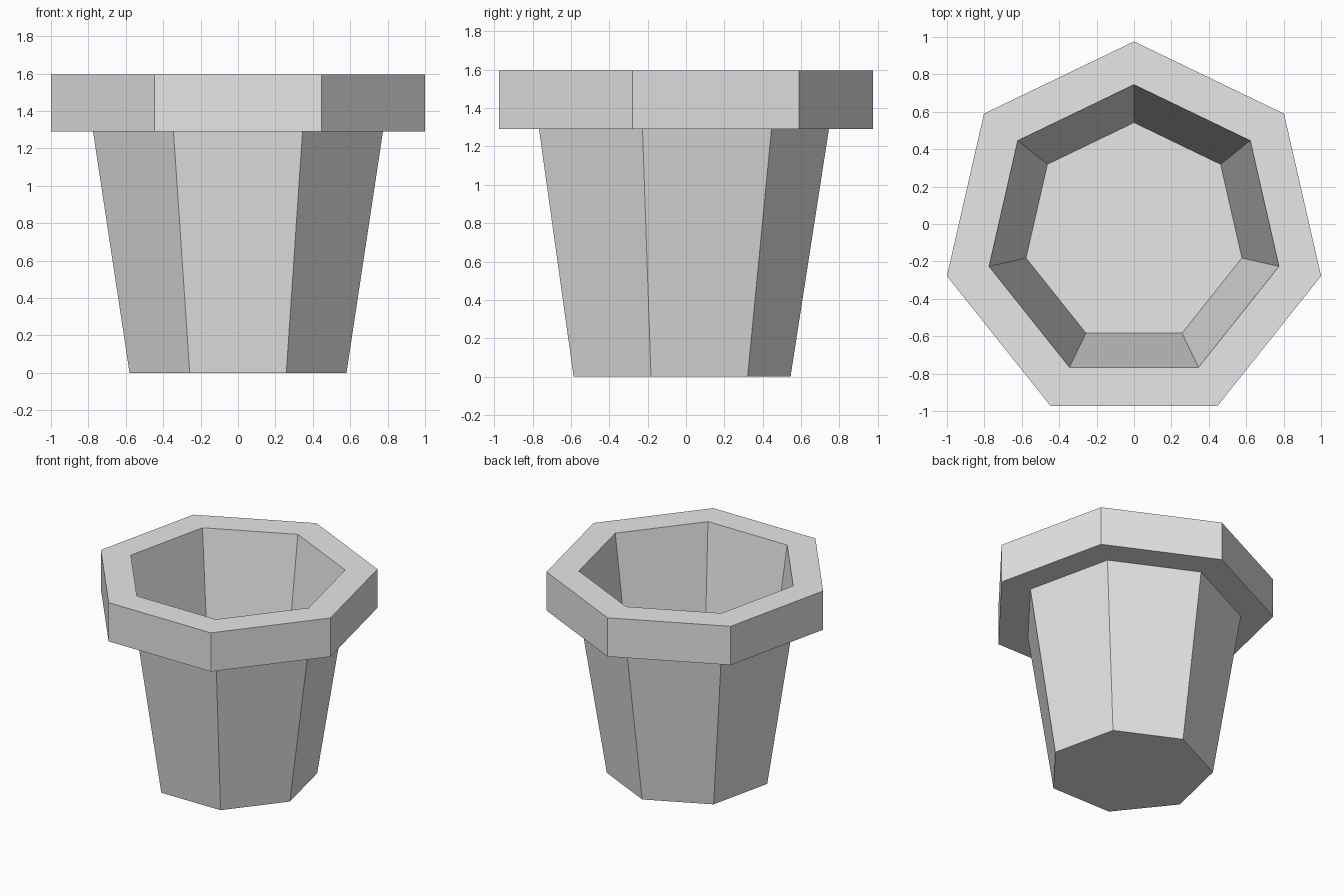
import bpy, bmesh, math

SIDES = 7
CENTRE_Y = -0.05

# Remove the default cube
cube = bpy.data.objects.get("Cube")
if cube:
    bpy.data.objects.remove(cube, do_unlink=True)

# Plain light grey material
clay = bpy.data.materials.new("light_grey")
clay.use_nodes = True
grey = (0.8, 0.8, 0.8, 1.0)
clay.diffuse_color = grey
clay.node_tree.nodes["Principled BSDF"].inputs["Base Color"].default_value = grey

# Pot profile as (radius, height): base, body top, rim, opening, inner floor
profile = [(0.595, 0.0), (0.795, 1.29), (1.026, 1.29),
           (1.026, 1.595), (0.795, 1.595), (0.592, 0.15)]


def ring(bm, radius, z):
    """One seven-sided ring with a corner pointing to the back."""
    verts = []
    for i in range(SIDES):
        a = math.pi / 2 + math.tau * i / SIDES
        verts.append(bm.verts.new((radius * math.cos(a),
                                   CENTRE_Y + radius * math.sin(a), z)))
    return verts


# Flower pot: bridge successive rings, then cap the base and the inner floor
bm = bmesh.new()
rings = [ring(bm, r, z) for r, z in profile]
for low, high in zip(rings, rings[1:]):
    for i in range(SIDES):
        j = (i + 1) % SIDES
        bm.faces.new((low[i], low[j], high[j], high[i]))
bm.faces.new(list(reversed(rings[0])))
bm.faces.new(rings[-1])
bmesh.ops.recalc_face_normals(bm, faces=bm.faces)

mesh = bpy.data.meshes.new("flower_pot")
bm.to_mesh(mesh)
bm.free()
mesh.materials.append(clay)
pot = bpy.data.objects.new("flower_pot", mesh)
bpy.context.collection.objects.link(pot)
